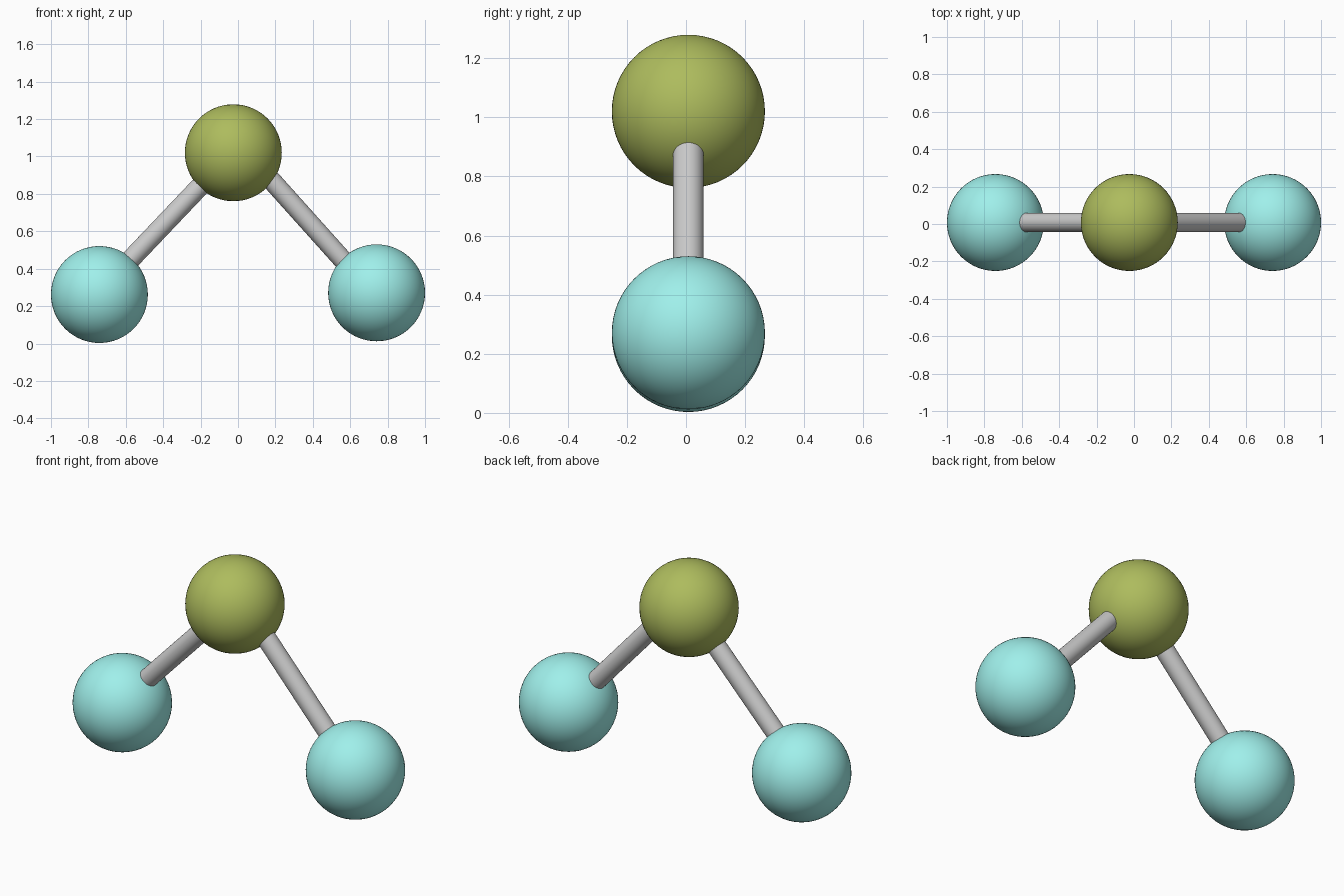
import bpy
from mathutils import Vector

if "Cube" in bpy.data.objects:
    bpy.data.objects.remove(bpy.data.objects["Cube"])

DEPTH = 0.008   # shared y of every part
BALL_R = 0.259
ROD_R = 0.052


def material(name, rgb):
    mat = bpy.data.materials.new(name)
    mat.diffuse_color = (*rgb, 1)
    mat.use_nodes = True
    mat.node_tree.nodes["Principled BSDF"].inputs["Base Color"].default_value = mat.diffuse_color
    return mat


def ball(name, x, z, mat):
    bpy.ops.mesh.primitive_uv_sphere_add(segments=64, ring_count=32, radius=BALL_R,
                                         location=(x, DEPTH, z))
    obj = bpy.context.object
    obj.name = name
    obj.data.materials.append(mat)
    bpy.ops.object.shade_smooth()


def rod(name, top, bottom, sink=0.08):
    # Round bar between two exposed ends, sunk a little into each ball
    a = Vector((top[0], DEPTH, top[1]))
    b = Vector((bottom[0], DEPTH, bottom[1]))
    axis = b - a
    bpy.ops.mesh.primitive_cylinder_add(vertices=48, radius=ROD_R,
                                        depth=axis.length + 2 * sink,
                                        location=(a + b) / 2)
    obj = bpy.context.object
    obj.name = name
    obj.rotation_mode = 'QUATERNION'
    obj.rotation_quaternion = axis.to_track_quat('Z', 'Y')
    bpy.ops.object.shade_smooth_by_angle()


olive = material("olive", (0.42, 0.50, 0.11))
aqua = material("aqua", (0.35, 0.87, 0.83))

# Atoms
ball("centre_atom", -0.025, 1.02, olive)
ball("left_atom", -0.741, 0.262, aqua)
ball("right_atom", 0.741, 0.271, aqua)

# Bonds
rod("left_bond", (-0.206, 0.837), (-0.572, 0.452))
rod("right_bond", (0.182, 0.869), (0.556, 0.452))
